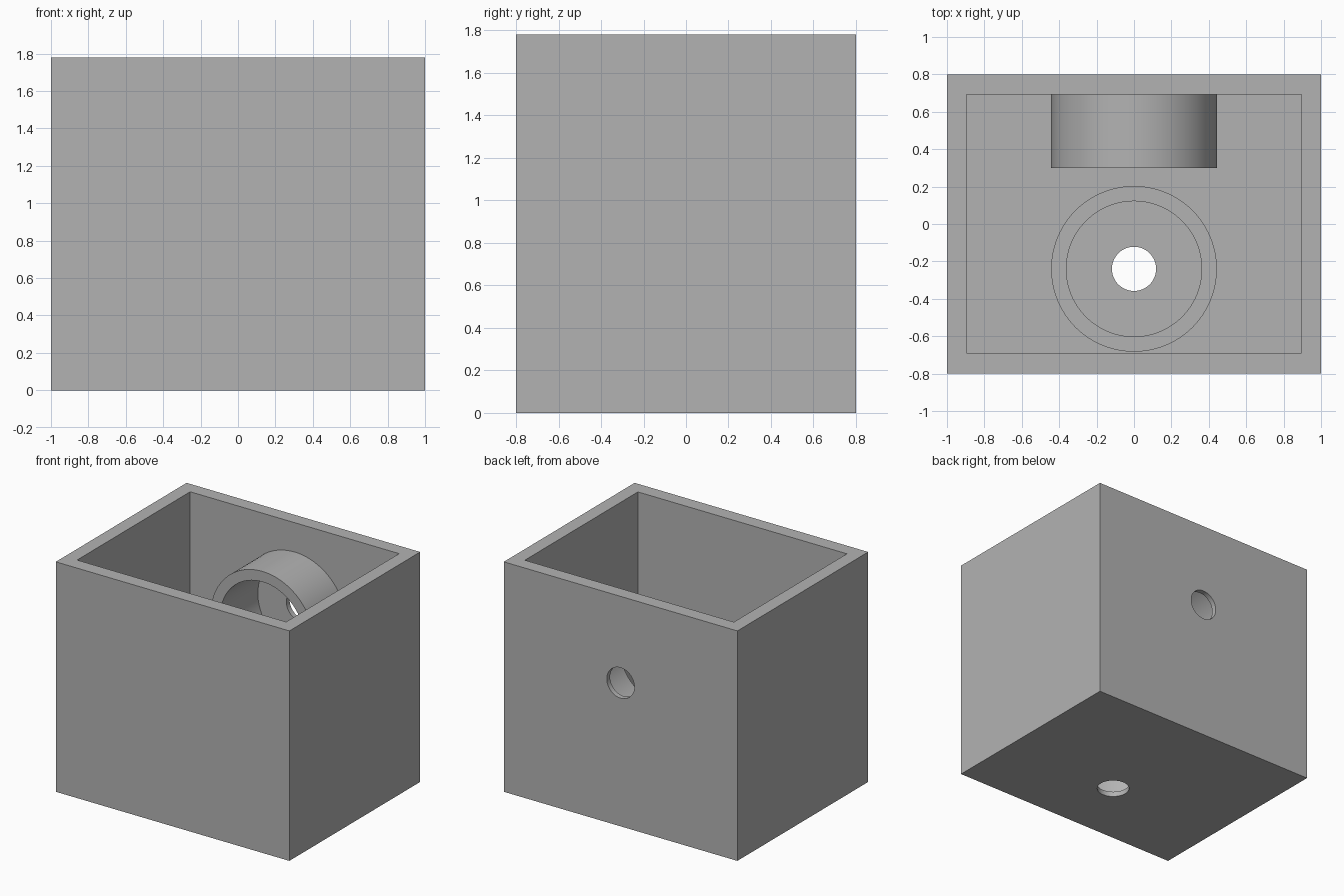
import bpy
import math

cube = bpy.data.objects.get("Cube")
if cube:
    bpy.data.objects.remove(cube, do_unlink=True)

HEIGHT = 1.78
WALL_HOLE_Z = 1.11
FLOOR_HOLE_Y = -0.24

grey = bpy.data.materials.new("plain grey")
grey.use_nodes = True
colour = (0.45, 0.45, 0.45, 1)
grey.diffuse_color = colour
grey.node_tree.nodes["Principled BSDF"].inputs["Base Color"].default_value = colour


def block(name, low, high):
    """Axis-aligned box between two corners."""
    centre = [(a + b) / 2 for a, b in zip(low, high)]
    bpy.ops.mesh.primitive_cube_add(size=1, location=centre)
    obj = bpy.context.object
    obj.name = name
    obj.scale = [b - a for a, b in zip(low, high)]
    bpy.ops.object.transform_apply(location=True, rotation=True, scale=True)
    obj.data.materials.append(grey)
    return obj


def wall_rod(name, radius, start, end):
    """Cylinder along y through the back wall."""
    bpy.ops.mesh.primitive_cylinder_add(
        vertices=96, radius=radius, depth=end - start,
        location=(0, (start + end) / 2, WALL_HOLE_Z), rotation=(math.pi / 2, 0, 0))
    return finish_rod(name)


def floor_rod(name, radius, start, end):
    """Upright cylinder through the floor."""
    bpy.ops.mesh.primitive_cylinder_add(
        vertices=96, radius=radius, depth=end - start,
        location=(0, FLOOR_HOLE_Y, (start + end) / 2))
    return finish_rod(name)


def finish_rod(name):
    obj = bpy.context.object
    obj.name = name
    obj.data.materials.append(grey)
    return obj


def combine(target, tool, operation):
    """Apply a boolean and remove the tool."""
    tool.hide_render = True
    mod = target.modifiers.new(tool.name, "BOOLEAN")
    mod.operation = operation
    mod.solver = "EXACT"
    mod.object = tool
    bpy.ops.object.select_all(action="DESELECT")
    target.select_set(True)
    bpy.context.view_layer.objects.active = target
    bpy.ops.object.modifier_apply(modifier=mod.name)
    bpy.data.objects.remove(tool, do_unlink=True)


# Open box
box = block("open_box", (-1, -0.8, 0), (1, 0.8, HEIGHT))
combine(box, block("cavity", (-0.895, -0.69, 0.105), (0.895, 0.693, 2)), "DIFFERENCE")

# Round sockets on the back wall and the floor
combine(box, wall_rod("wall_socket", 0.443, 0.3, 0.75), "UNION")
combine(box, floor_rod("floor_socket", 0.443, 0.05, 0.5), "UNION")

# Socket bores, sunk part way into the wall and floor
combine(box, wall_rod("wall_bore", 0.362, 0.2, 0.76), "DIFFERENCE")
combine(box, floor_rod("floor_bore", 0.362, 0.04, 0.6), "DIFFERENCE")

# Small through holes
combine(box, wall_rod("wall_hole", 0.118, 0.7, 0.9), "DIFFERENCE")
combine(box, floor_rod("floor_hole", 0.118, -0.1, 0.09), "DIFFERENCE")

bpy.ops.object.select_all(action="DESELECT")
box.select_set(True)
bpy.context.view_layer.objects.active = box
bpy.ops.object.shade_smooth_by_angle(angle=math.radians(30))
